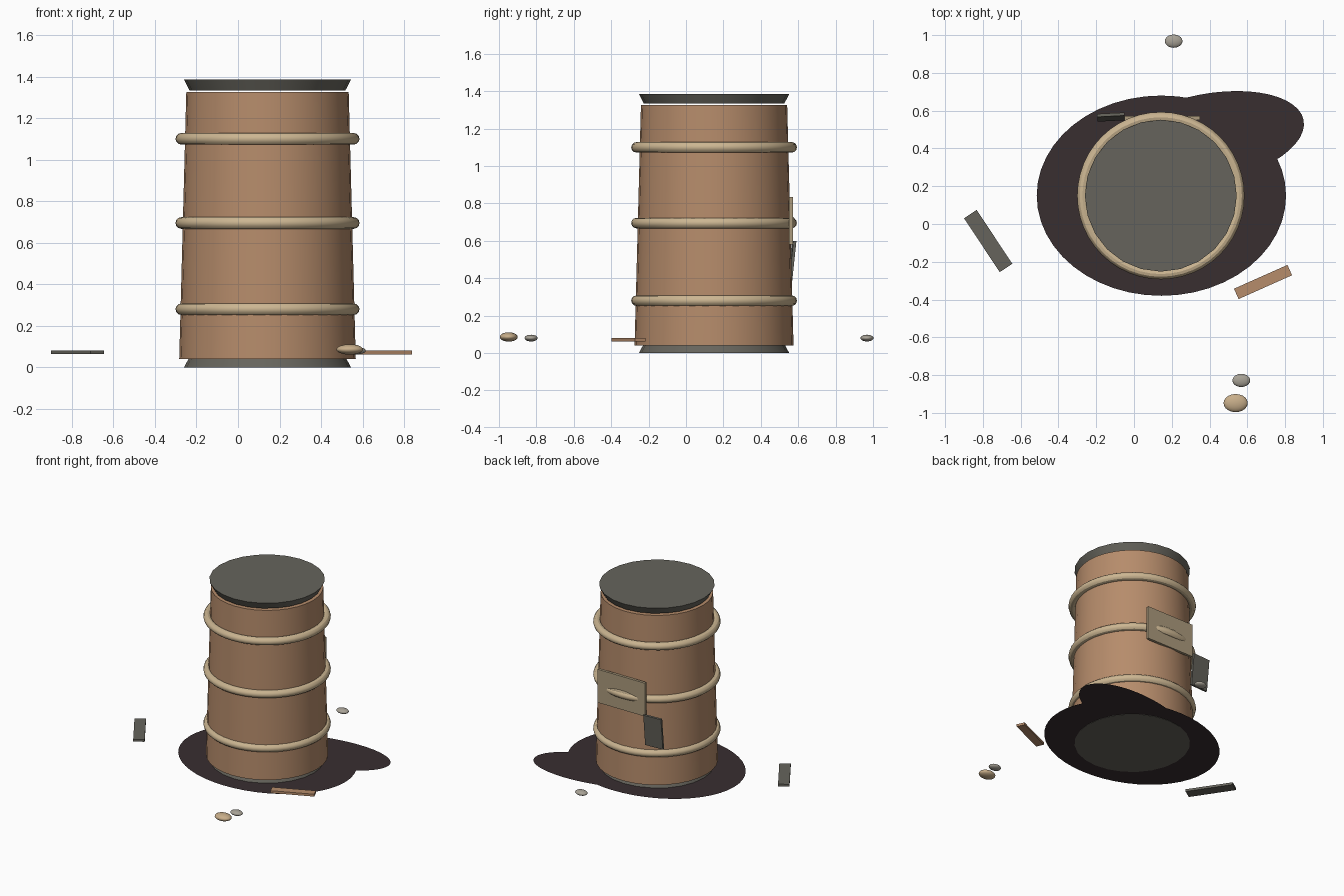
import bpy
from math import radians, sin, cos, tau

cube = bpy.data.objects.get("Cube")
if cube:
    bpy.data.objects.remove(cube, do_unlink=True)

CX, CY = 0.142, 0.15


def material(name, rgb):
    linear = [((c / 255 + 0.055) / 1.055) ** 2.4 for c in rgb] + [1]
    mat = bpy.data.materials.new(name)
    mat.use_nodes = True
    mat.diffuse_color = linear
    bsdf = next(n for n in mat.node_tree.nodes if n.type == 'BSDF_PRINCIPLED')
    bsdf.inputs["Base Color"].default_value = linear
    bsdf.inputs["Roughness"].default_value = 0.9
    return mat


wood = material("warm wood", (182, 140, 107))
metal = material("dark grey metal", (102, 100, 92))
hoop = material("pale hoop", (204, 182, 146))
label = material("tan plate", (172, 155, 125))
tar = material("dark spill", (56, 46, 48))
stone = material("grey stone", (168, 162, 150))
sand = material("sand stone", (200, 174, 138))


def finish(name, mat, smooth=True):
    ob = bpy.context.object
    ob.name = name
    ob.data.materials.append(mat)
    if smooth:
        bpy.ops.object.shade_smooth_by_angle(angle=radians(30))
    return ob


def tapered(name, mat, z0, z1, r0, r1, sides):
    bpy.ops.mesh.primitive_cone_add(vertices=sides, radius1=r0, radius2=r1,
                                    depth=z1 - z0, location=(CX, CY, (z0 + z1) / 2))
    return finish(name, mat)


def box(name, mat, loc, size, rot=(0, 0, 0)):
    bpy.ops.mesh.primitive_cube_add(size=1, location=loc,
                                    rotation=[radians(a) for a in rot])
    bpy.context.object.scale = size
    return finish(name, mat, False)


def blob(name, mat, loc, radii):
    bpy.ops.mesh.primitive_uv_sphere_add(segments=20, ring_count=12, radius=1,
                                         location=loc)
    bpy.context.object.scale = radii
    return finish(name, mat)


def puddle(name, loc, rx, ry, angle):
    n = 48
    mesh = bpy.data.meshes.new(name)
    ring = [(rx * cos(tau * i / n), ry * sin(tau * i / n), 0) for i in range(n)]
    mesh.from_pydata(ring, [], [range(n)])
    mesh.materials.append(tar)
    ob = bpy.data.objects.new(name, mesh)
    ob.location = loc
    ob.rotation_euler.z = radians(angle)
    bpy.context.collection.objects.link(ob)


# Barrel body and flared end caps
tapered("barrel_body", wood, 0.04, 1.325, 0.425, 0.391, 32)
tapered("bottom_cap", metal, 0, 0.05, 0.402, 0.375, 24)
tapered("top_lid", metal, 1.333, 1.385, 0.375, 0.402, 24)

# Hoops
for place, z in (("lower", 0.28), ("middle", 0.695), ("upper", 1.1)):
    bpy.ops.mesh.primitive_torus_add(major_segments=48, minor_segments=12,
                                     major_radius=0.415, minor_radius=0.028,
                                     location=(CX, CY, z))
    finish(place + "_hoop", hoop)

# Spill on the ground
puddle("main_spill", (0.145, 0.15, 0.004), 0.66, 0.53, 0)
puddle("side_spill", (0.393, 0.454, 0.006), 0.514, 0.235, 10.7)

# Plates on the back
box("back_plate", label, (0.15, 0.561, 0.708), (0.4, 0.02, 0.255))
blob("plate_boss", label, (0.15, 0.571, 0.708), (0.1, 0.012, 0.02))
box("hanging_plate", metal, (-0.122, 0.566, 0.48), (0.145, 0.016, 0.24), (-6, 0, 3))

# Loose planks
box("wood_plank", wood, (0.683, -0.307, 0.071), (0.31, 0.06, 0.018), (0, 0, 24))
box("grey_plank", metal, (-0.772, -0.09, 0.072), (0.342, 0.08, 0.018), (0, 0, -56.5))

# Scattered stones
blob("back_stone", stone, (0.21, 0.968, 0.08), (0.047, 0.035, 0.018))
blob("front_stone", stone, (0.568, -0.828, 0.08), (0.047, 0.035, 0.018))
blob("sand_stone", sand, (0.538, -0.948, 0.086), (0.064, 0.048, 0.025))
